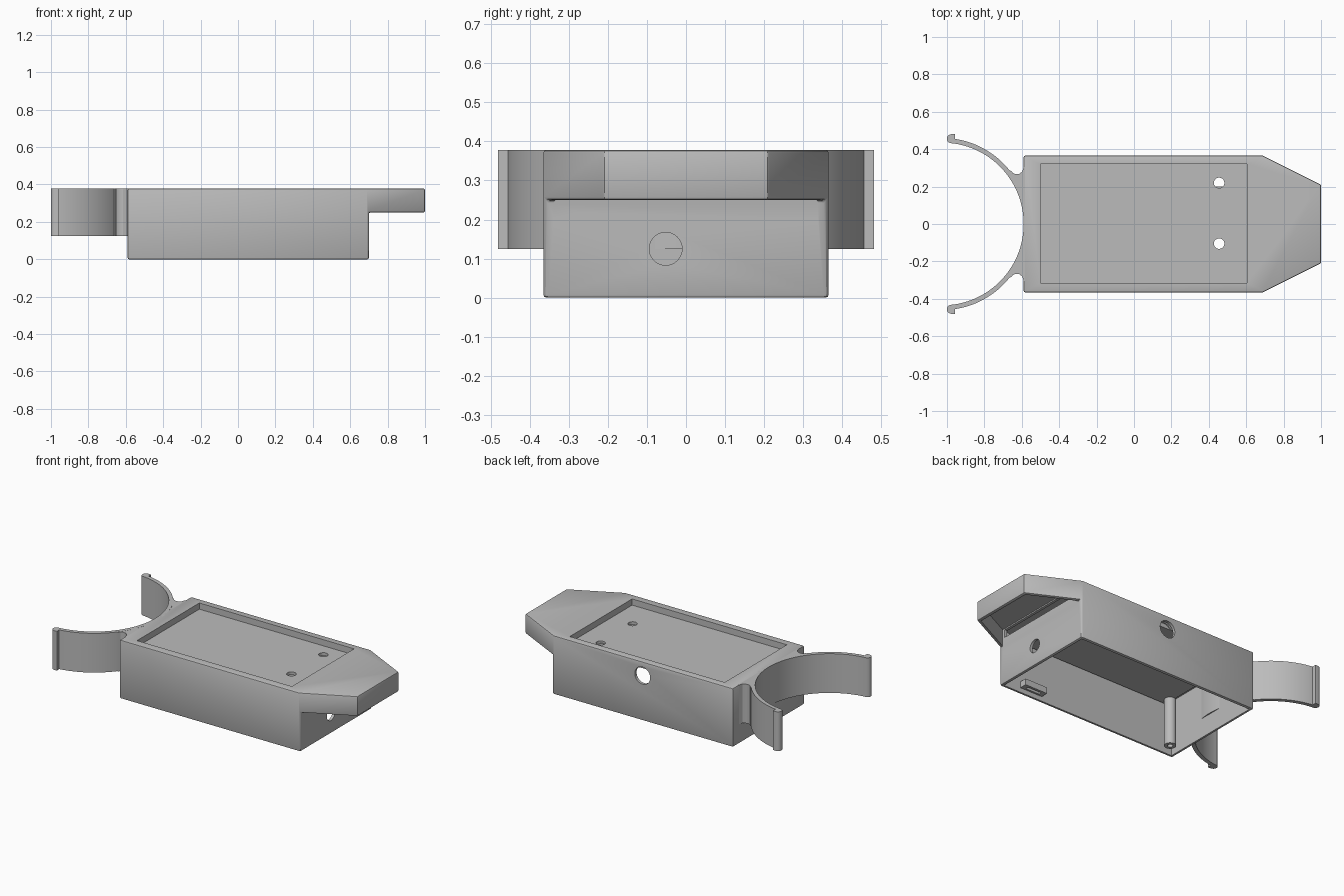
import bpy
import bmesh
import math
from mathutils import Matrix

if "Cube" in bpy.data.objects:
    bpy.data.objects.remove(bpy.data.objects["Cube"])

grey = bpy.data.materials.new("plain_grey")
grey.use_nodes = True
COLOUR = (0.5, 0.5, 0.5, 1)
grey.diffuse_color = COLOUR
grey.node_tree.nodes["Principled BSDF"].inputs["Base Color"].default_value = COLOUR


def finish(name, bm):
    bmesh.ops.recalc_face_normals(bm, faces=bm.faces)
    mesh = bpy.data.meshes.new(name)
    bm.to_mesh(mesh)
    bm.free()
    mesh.materials.append(grey)
    obj = bpy.data.objects.new(name, mesh)
    bpy.context.collection.objects.link(obj)
    return obj


def prism(name, points, z0, z1):
    """Extrude a plan outline from z0 to z1."""
    bm = bmesh.new()
    face = bm.faces.new([bm.verts.new((x, y, z0)) for x, y in points])
    out = bmesh.ops.extrude_face_region(bm, geom=[face])
    top = [v for v in out["geom"] if isinstance(v, bmesh.types.BMVert)]
    bmesh.ops.translate(bm, verts=top, vec=(0, 0, z1 - z0))
    return finish(name, bm)


def box(name, x0, x1, y0, y1, z0, z1):
    return prism(name, [(x0, y0), (x1, y0), (x1, y1), (x0, y1)], z0, z1)


def cylinder(name, centre, radius, depth, axis="Z"):
    turn = {"X": Matrix.Rotation(math.pi / 2, 4, "Y"),
            "Y": Matrix.Rotation(math.pi / 2, 4, "X"), "Z": Matrix()}[axis]
    bm = bmesh.new()
    bmesh.ops.create_cone(bm, cap_ends=True, segments=40, radius1=radius, radius2=radius,
                          depth=depth, matrix=Matrix.Translation(centre) @ turn)
    return finish(name, bm)


def select(obj):
    bpy.ops.object.select_all(action="DESELECT")
    obj.select_set(True)
    bpy.context.view_layer.objects.active = obj


def combine(target, other, operation="DIFFERENCE"):
    select(target)
    mod = target.modifiers.new("combine", "BOOLEAN")
    mod.operation = operation
    mod.solver = "EXACT"
    mod.object = other
    bpy.ops.object.modifier_apply(modifier=mod.name)
    bpy.data.objects.remove(other)


def mirrored(points):
    return points + [(x, -y) for x, y in reversed(points)]


def smooth(obj):
    select(obj)
    bpy.ops.object.shade_smooth_by_angle(angle=math.radians(30))


TOP = 0.378

# Housing with its tapered overhanging nose
housing = prism("housing", mirrored([(-0.59, 0.365), (0.69, 0.365), (1.0, 0.21)]), 0, TOP)
combine(housing, box("nose_undercut", 0.7, 1.2, -1, 1, -0.2, 0.25))
select(housing)
bevel = housing.modifiers.new("soft_edges", "BEVEL")
bevel.width = 0.008
bevel.segments = 2
bevel.limit_method = "ANGLE"
bpy.ops.object.modifier_apply(modifier=bevel.name)

# Hollow inside, open underneath
combine(housing, box("main_cavity", -0.572, 0.682, -0.347, 0.347, -0.2, 0.358))
combine(housing, prism("nose_cavity", mirrored([(0.7, 0.338), (0.98, 0.198)]), 0.2, 0.358))
combine(housing, box("end_slot", 0.66, 0.72, -0.32, 0.32, 0.3, 0.35))

# Sunken tray in the top
combine(housing, box("tray_block", -0.52, 0.62, -0.337, 0.337, 0.318, 0.37), "UNION")
combine(housing, box("tray_recess", -0.5, 0.605, -0.315, 0.32, 0.338, 0.5))

# Round openings
for y in (0.22, -0.105):
    combine(housing, cylinder("tray_hole", (0.455, y, 0.33), 0.028, 0.2))
combine(housing, cylinder("end_hole", (0.69, -0.052, 0.125), 0.042, 0.1, "X"))
combine(housing, cylinder("side_hole", (0.055, 0.36, 0.29), 0.055, 0.06, "Y"))
combine(housing, cylinder("clip_screw_hole", (-0.58, 0.01, 0.25), 0.028, 0.03, "X"))
smooth(housing)

# Posts and brackets inside
post = cylinder("screw_post", (-0.51, -0.285, 0.17), 0.035, 0.31)
combine(post, cylinder("post_bore", (-0.51, -0.285, 0.02), 0.016, 0.1))
smooth(post)
box("inner_bracket_bar", 0.42, 0.445, 0.0, 0.2, 0.24, 0.325)
box("inner_bracket_arm", 0.42, 0.6, 0.18, 0.2, 0.24, 0.325)
catch = box("side_catch", 0.4, 0.56, -0.35, -0.3, 0.03, 0.07)
combine(catch, box("catch_slot", 0.43, 0.53, -0.335, -0.315, 0, 0.1))

# Open ring clip: centre line of half the band, ending in a curled hook
CX, R, HALF = -1.025, 0.4475, 0.0125
STEPS = 40
path = []
for i in range(STEPS + 1):
    a = math.radians(82) * i / STEPS
    path.append((CX + R * math.cos(a), R * math.sin(a)))
hook_x, hook_y = -0.976, 0.4555
for i in range(1, 9):
    a = math.radians(-100 - 170 * i / 8)
    path.append((hook_x + 0.0125 * math.cos(a), hook_y + 0.0125 * math.sin(a)))
path.append((-0.957, 0.468))
line = [(x, -y) for x, y in reversed(path[1:])] + path


def offset(points, distance):
    out = []
    for i, (x, y) in enumerate(points):
        x0, y0 = points[max(i - 1, 0)]
        x1, y1 = points[min(i + 1, len(points) - 1)]
        n = math.hypot(x1 - x0, y1 - y0)
        out.append((x + distance * (y1 - y0) / n, y - distance * (x1 - x0) / n))
    return out


CLIP_BOTTOM = 0.125
# Band is built as a strip of quads so the hooks stay clean
bm = bmesh.new()
rows = []
for (xa, ya), (xb, yb) in zip(offset(line, HALF), offset(line, -HALF)):
    rows.append([bm.verts.new(p) for p in ((xa, ya, CLIP_BOTTOM), (xb, yb, CLIP_BOTTOM),
                                           (xb, yb, TOP), (xa, ya, TOP))])
for a, b in zip(rows, rows[1:]):
    for k in range(4):
        bm.faces.new((a[k], a[k - 1], b[k - 1], b[k]))
bm.faces.new(rows[0])
bm.faces.new(rows[-1])
smooth(finish("ring_clip", bm))

# Filleted neck joining the clip to the housing
neck = [(CX + R * math.cos(math.radians(a)), R * math.sin(math.radians(a)))
        for a in range(0, 39, 2)]
neck += [(-0.658, 0.287), (-0.648, 0.273), (-0.632, 0.266), (-0.614, 0.268),
         (-0.598, 0.28), (-0.589, 0.305), (-0.58, 0.305)]
outline = neck + [(x, -y) for x, y in reversed(neck[1:])]
smooth(prism("clip_neck", outline, CLIP_BOTTOM, TOP - 0.0005))
